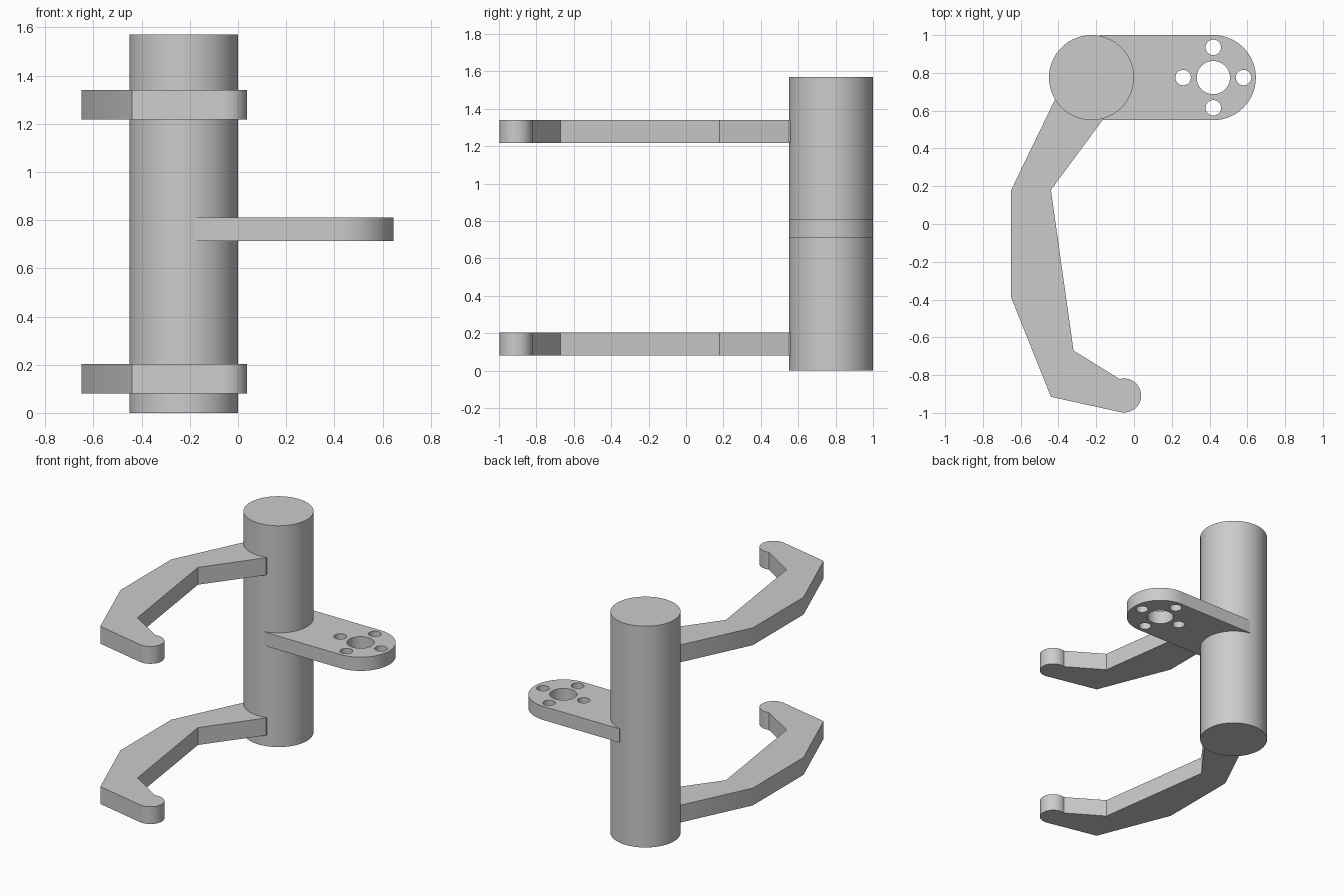
import bpy, bmesh
from math import cos, sin, radians

old = bpy.data.objects.get("Cube")
if old:
    bpy.data.objects.remove(old, do_unlink=True)

grey = bpy.data.materials.new("plain grey")
grey.use_nodes = True
grey.diffuse_color = (0.6, 0.6, 0.6, 1)
grey.node_tree.nodes["Principled BSDF"].inputs["Base Color"].default_value = (0.6, 0.6, 0.6, 1)


def arc(cx, cy, r, start, end, steps):
    """Points along an arc, angles in degrees."""
    angles = [radians(start + (end - start) * i / steps) for i in range(steps + 1)]
    return [(cx + r * cos(a), cy + r * sin(a)) for a in angles]


def circle(cx, cy, r, steps=48):
    return arc(cx, cy, r, 0, 360, steps)[:-1]


def prism(name, outline, z0, z1, holes=()):
    """Extrude a flat outline, with optional holes, from z0 up to z1."""
    bm = bmesh.new()
    edges = []
    for loop in (outline, *holes):
        verts = [bm.verts.new((x, y, z0)) for x, y in loop]
        edges += [bm.edges.new((v, verts[i - 1])) for i, v in enumerate(verts)]
    if holes:
        bmesh.ops.triangle_fill(bm, edges=edges, use_beauty=True, normal=(0, 0, 1))
    else:
        bm.faces.new(verts)
    top = bmesh.ops.extrude_face_region(bm, geom=bm.faces[:], use_keep_orig=True)
    moved = [g for g in top["geom"] if isinstance(g, bmesh.types.BMVert)]
    bmesh.ops.translate(bm, verts=moved, vec=(0, 0, z1 - z0))
    bmesh.ops.recalc_face_normals(bm, faces=bm.faces[:])
    mesh = bpy.data.meshes.new(name)
    bm.to_mesh(mesh)
    bm.free()
    mesh.materials.append(grey)
    obj = bpy.data.objects.new(name, mesh)
    bpy.context.collection.objects.link(obj)
    bpy.ops.object.select_all(action='DESELECT')
    obj.select_set(True)
    bpy.context.view_layer.objects.active = obj
    bpy.ops.object.shade_smooth_by_angle(angle=radians(30))
    return obj


# Upright post
POST_X, POST_Y, R = -0.225, 0.775, 0.225
prism("post", circle(POST_X, POST_Y, R, 96), 0, 1.57)

# Mounting plate with a centre bore and four bolt holes
PX = 0.42
plate = [(-0.18, POST_Y + R), (-0.18, POST_Y - R)] + arc(PX, POST_Y, R, -90, 90, 48)
bores = [circle(PX, POST_Y, 0.088)]
bores += [circle(PX + dx, POST_Y + dy, 0.041, 32)
          for dx, dy in ((0.16, 0), (-0.16, 0), (0, 0.16), (0, -0.16))]
prism("mounting_plate", plate, 0.713, 0.81, bores)

# Two hooked arms with rounded tips
hook = [(-0.36, 0.78), (-0.65, 0.18), (-0.65, -0.39), (-0.44, -0.915)]
hook += arc(-0.052, -0.908, 0.09, -103, 105, 32)
hook += [(-0.32, -0.67), (-0.44, 0.18), (-0.165, 0.552), (-0.165, 0.78)]
for name, z in (("lower_arm", 0.08), ("upper_arm", 1.217)):
    prism(name, hook, z, z + 0.123)
